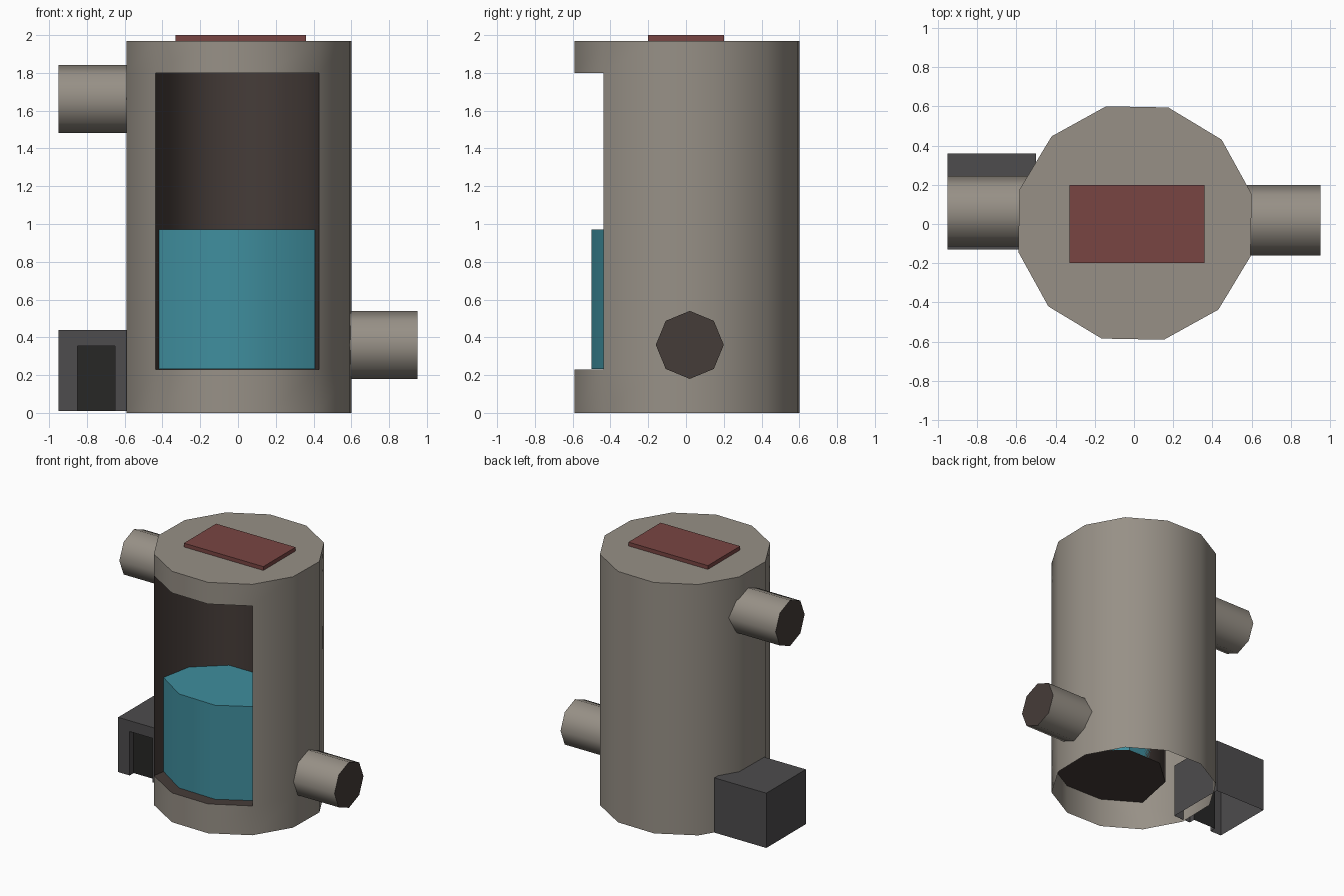
import bpy, bmesh
from math import cos, sin, radians, pi

if "Cube" in bpy.data.objects:
    bpy.data.objects.remove(bpy.data.objects["Cube"])


def material(name, rgb):
    m = bpy.data.materials.new(name)
    m.diffuse_color = (*rgb, 1)
    m.use_nodes = True
    m.node_tree.nodes["Principled BSDF"].inputs["Base Color"].default_value = m.diffuse_color
    return m


def finish(bm, name, mat, smooth=None):
    bmesh.ops.recalc_face_normals(bm, faces=bm.faces)
    mesh = bpy.data.meshes.new(name)
    bm.to_mesh(mesh)
    bm.free()
    ob = bpy.data.objects.new(name, mesh)
    bpy.context.collection.objects.link(ob)
    mesh.materials.append(mat)
    if smooth:
        bpy.ops.object.select_all(action='DESELECT')
        ob.select_set(True)
        bpy.context.view_layer.objects.active = ob
        bpy.ops.object.shade_smooth_by_angle(angle=radians(smooth))
    return ob


def ring(bm, pts, z):
    return [bm.verts.new((x, y, z)) for x, y in pts]


def bridge(bm, a, b, edges):
    for i in edges:
        j = (i + 1) % len(a)
        bm.faces.new((a[i], a[j], b[j], b[i]))


stone = material("stone", (0.31, 0.28, 0.24))
brown = material("dark_metal", (0.06, 0.045, 0.04))
red = material("red_paint", (0.19, 0.06, 0.055))
teal = material("teal_liquid", (0.05, 0.27, 0.34))
grey = material("grey_housing", (0.075, 0.072, 0.075))
dark = material("dark_door", (0.02, 0.02, 0.019))

# Tank shell: twelve sides, open underneath, with a pocket in the front
N = 12
outline = [(0.005 + 0.613 * cos(radians(13.9 + 30 * k)),
            0.005 + 0.613 * sin(radians(13.9 + 30 * k))) for k in range(N)]
back = [(-0.37, -0.08), (-0.155, 0.11), (0.135, 0.11), (0.366, -0.09)]
bm = bmesh.new()
base, sill, lintel, top = [ring(bm, outline, z) for z in (0, 0.23, 1.8, 1.97)]
bridge(bm, base, sill, range(N))
bridge(bm, sill, lintel, [i for i in range(N) if i not in (7, 8, 9)])
bridge(bm, lintel, top, range(N))
bm.faces.new(top)
low, high = ring(bm, back, 0.23), ring(bm, back, 1.8)
pocket_low = sill[7:11] + low[::-1]
pocket_high = lintel[7:11] + high[::-1]
pocket = [bm.faces.new(pocket_low), bm.faces.new(pocket_high)]
n = len(bm.faces)
bridge(bm, pocket_low, pocket_high, range(3, 8))
bm.faces.ensure_lookup_table()
pocket += bm.faces[n:]
for f in pocket:
    f.material_index = 1
tank = finish(bm, "tank_shell", stone, 50)
tank.data.materials.append(brown)

# Liquid standing in the pocket
bm = bmesh.new()
front = [(-0.42, -0.325), (-0.17, -0.49), (0.15, -0.5), (0.408, -0.35)]
pts = front + back[::-1]
a, b = ring(bm, pts, 0.232), ring(bm, pts, 0.97)
bridge(bm, a, b, range(8))
bm.faces.new(b)
finish(bm, "liquid", teal, 40)

# Top hatch
bm = bmesh.new()
pts = [(-0.33, -0.2), (0.36, -0.2), (0.36, 0.2), (-0.33, 0.2)]
a, b = ring(bm, pts, 1.965), ring(bm, pts, 2.0)
bridge(bm, a, b, range(4))
bm.faces.new(b)
finish(bm, "hatch", red)


# Eight-sided pipe stubs with dark ends
def pipe(name, x0, x1, cy, cz, r=0.18):
    bm = bmesh.new()
    a, b = [[bm.verts.new((x, cy + r * cos(k * pi / 4), cz + r * sin(k * pi / 4)))
             for k in range(8)] for x in (x0, x1)]
    bridge(bm, a, b, range(8))
    bm.faces.new(b).material_index = 1
    ob = finish(bm, name, stone, 50)
    ob.data.materials.append(brown)


pipe("outlet_pipe", 0.5, 0.95, 0.02, 0.36)
pipe("inlet_pipe", -0.5, -0.95, 0.065, 1.663)

# Side housing, open underneath, with a recessed doorway at the front
bm = bmesh.new()
wall = [(-0.95, 0.01), (-0.95, 0.44), (-0.5, 0.44), (-0.5, 0.01)]
door = [(-0.65, 0.01), (-0.65, 0.355), (-0.85, 0.355), (-0.85, 0.01)]


def upright(pts, y):
    return [bm.verts.new((x, y, z)) for x, z in pts]


wf, wb = upright(wall, -0.13), upright(wall, 0.36)
df, db = upright(door, -0.13), upright(door, -0.08)
bm.faces.new(wf + df)
bm.faces.new(wb)
bridge(bm, wf, wb, range(3))
bridge(bm, df, db, range(3))
bm.faces.new(db).material_index = 1
housing = finish(bm, "side_housing", grey)
housing.data.materials.append(dark)
